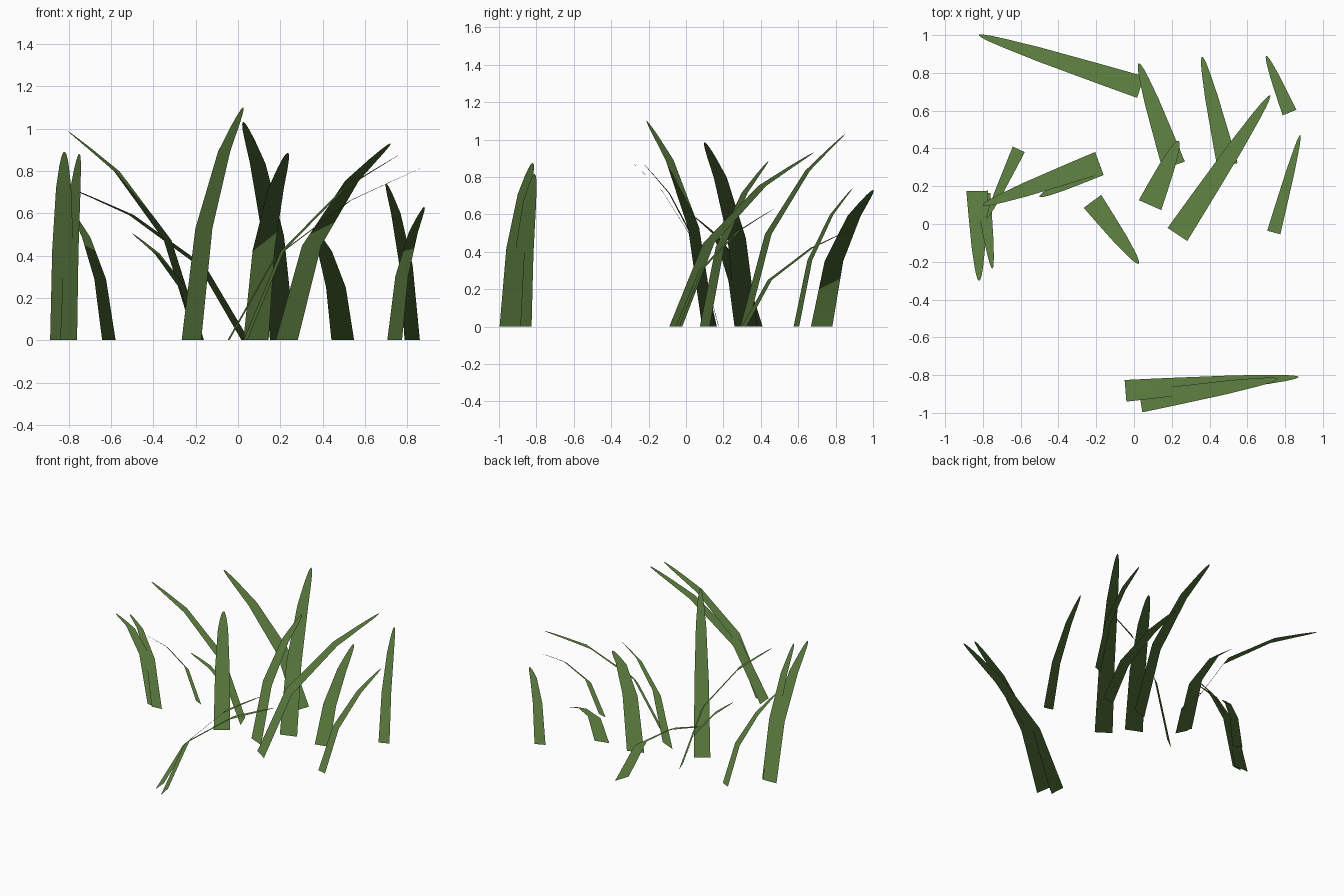
import bpy
from mathutils import Vector

cube = bpy.data.objects.get("Cube")
if cube:
    bpy.data.objects.remove(cube, do_unlink=True)

# Single leaf green shared by every blade
green = bpy.data.materials.new("leaf_green")
green.use_nodes = True
green.diffuse_color = (0.12, 0.23, 0.056, 1)
green.node_tree.nodes["Principled BSDF"].inputs["Base Color"].default_value = green.diffuse_color
green.node_tree.nodes["Principled BSDF"].inputs["Roughness"].default_value = 1.0

# Shared blade profile: (reach, rise, width), as fractions of the whole blade
PROFILE = [(0, 0, 1), (.24, .48, .87), (.63, .81, .62),
           (.84, .92, .4), (.93, .965, .27), (.98, .99, .15), (1, 1, .04)]

# Middle of the tuft, used to fan the soft foliage normals outward
TUFT_CENTRE = Vector((-.1, .2, 0))


def grass_blade(name, root, tip, width):
    """Flat tapering strip that bends over from its root to its tip."""
    root = Vector((*root, 0))
    lean = Vector((tip[0] - root.x, tip[1] - root.y, 0))
    side = Vector((lean.y, -lean.x, 0)).normalized() * width / 2
    verts = []
    for reach, rise, taper in PROFILE:
        middle = root + lean * reach + Vector((0, 0, tip[2] * rise))
        verts += [middle - side * taper, middle + side * taper]
    faces = [(i, i + 1, i + 3, i + 2) for i in range(0, len(verts) - 2, 2)]

    mesh = bpy.data.meshes.new(name)
    mesh.from_pydata(verts, [], faces)
    mesh.materials.append(green)
    mesh.shade_smooth()
    # Upward foliage normals give the thin strips even shading
    normals = []
    for v in verts:
        outward = v - TUFT_CENTRE
        normals.append(Vector((outward.x, outward.y, 30)).normalized())
    mesh.normals_split_custom_set_from_vertices(normals)
    mesh.update()
    blade = bpy.data.objects.new(name, mesh)
    bpy.context.scene.collection.objects.link(blade)


# Blades: name, root on the ground, tip, root width
grass_blade("back_long_blade", (.035, .725), (-.82, 1, .73), .12)
grass_blade("right_tall_blade", (-.185, .325), (-.8, .1, .985), .12)
grass_blade("right_short_blade", (-.18, .3), (-.5, .145, .505), .09)
grass_blade("far_right_small_blade", (-.61, .395), (-.78, .03, .6), .07)
grass_blade("far_right_wide_blade", (-.83, .175), (-.82, -.3, .89), .115)
grass_blade("far_right_narrow_blade", (-.8, .16), (-.75, -.235, .88), .08)
grass_blade("centre_tallest_blade", (-.22, .12), (.025, -.21, 1.1), .115)
grass_blade("centre_back_blade", (.21, .31), (.025, .85, 1.03), .125)
grass_blade("centre_upright_blade", (.085, .1), (.235, .44, .885), .13)
grass_blade("left_back_blade", (.495, .31), (.36, .885, .52), .11)
grass_blade("left_long_blade", (.23, -.055), (.72, .68, .93), .125)
grass_blade("far_left_front_blade", (.74, -.045), (.88, .47, .63), .072)
grass_blade("far_left_back_blade", (.823, .59), (.7, .89, .74), .078)
grass_blade("front_low_blade", (-.045, -.883), (.87, -.81, .815), .115)
grass_blade("front_high_blade", (.035, -.94), (.76, -.82, .875), .115)
